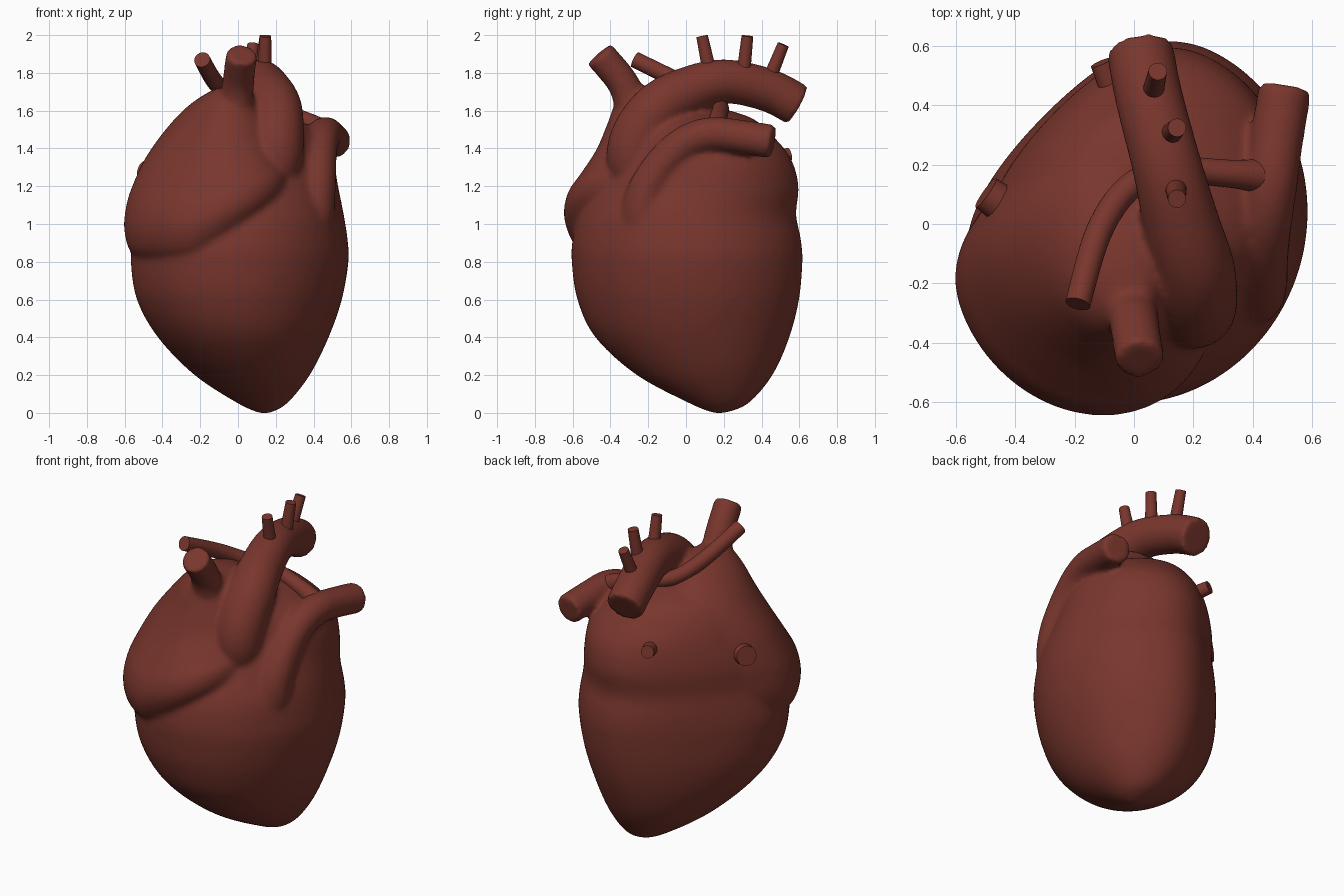
import bpy
import bmesh
from math import sin, cos, tau
from mathutils import Vector

old = bpy.data.objects.get("Cube")
if old:
    bpy.data.objects.remove(old)

red = bpy.data.materials.new("muscle_red")
red.use_nodes = True
red.diffuse_color = (0.19, 0.037, 0.026, 1)
red.node_tree.nodes["Principled BSDF"].inputs["Base Color"].default_value = red.diffuse_color


def spline(rows, steps=6):
    """Smoothly interpolate rows of numbers."""
    out = []
    for i in range(len(rows) - 1):
        a, b, c, d = (rows[min(max(i + k, 0), len(rows) - 1)] for k in (-1, 0, 1, 2))
        for s in range(steps):
            t = s / steps
            out.append([0.5 * (2 * q + (r - p) * t + (2 * p - 5 * q + 4 * r - w) * t * t
                               + (3 * q - p - 3 * r + w) * t ** 3)
                        for p, q, r, w in zip(a, b, c, d)])
    return out + [list(rows[-1])]


def loft(bm, rings):
    """Skin closed rings of points and cap both ends."""
    loops = [[bm.verts.new(p) for p in ring] for ring in rings]
    n = len(loops[0])
    for a, b in zip(loops, loops[1:]):
        for i in range(n):
            j = (i + 1) % n
            bm.faces.new((a[i], a[j], b[j], b[i]))
    bm.faces.new(loops[0][::-1])
    bm.faces.new(loops[-1])


def tube(bm, points, sides=24):
    """Round vessel through rows of x, y, z, radius."""
    rows = spline(points)
    centres = [Vector(r[:3]) for r in rows]
    side, rings = Vector((1, 0.1, 0)), []
    for i, (c, row) in enumerate(zip(centres, rows)):
        along = (centres[min(i + 1, len(rows) - 1)] - centres[max(i - 1, 0)]).normalized()
        side = (side - along * side.dot(along)).normalized()
        up = along.cross(side)
        rings.append([c + row[3] * (side * cos(tau * k / sides) + up * sin(tau * k / sides))
                      for k in range(sides)])
    loft(bm, rings)


def chamber(bm, levels, skew, flat, tilt=0.0, sides=64):
    """Muscle mass from rows of height, x range and y range."""
    rows = spline(levels)
    low, high = rows[0][0], rows[-1][0]
    corner = Vector((-0.707, 0.707, 0))
    rings = []
    for z, x0, x1, y0, y1 in rows:
        ring = []
        for k in range(sides):
            a = tau * k / sides
            p = Vector(((x0 + x1) / 2 + (x1 - x0) / 2 * cos(a - skew),
                        (y0 + y1) / 2 + (y1 - y0) / 2 * sin(a + skew), z))
            # flattened rear corner
            q = max(0, p.dot(corner) - 0.2)
            p -= corner * flat * q * q
            # rising lower edge
            p.z += tilt * max(0, p.x + 0.25) * (high - z) / (high - low)
            ring.append(p)
        rings.append(ring)
    loft(bm, rings)


def finish(bm, name, fuse=False):
    bmesh.ops.recalc_face_normals(bm, faces=bm.faces)
    mesh = bpy.data.meshes.new(name)
    bm.to_mesh(mesh)
    bm.free()
    mesh.materials.append(red)
    ob = bpy.data.objects.new(name, mesh)
    bpy.context.collection.objects.link(ob)
    bpy.ops.object.select_all(action='DESELECT')
    ob.select_set(True)
    bpy.context.view_layer.objects.active = ob
    if fuse:
        remesh = ob.modifiers.new("fuse", 'REMESH')
        remesh.mode = 'VOXEL'
        remesh.voxel_size = 0.014
        soften = ob.modifiers.new("soften", 'SMOOTH')
        soften.factor, soften.iterations = 0.5, 14
        for m in ("fuse", "soften"):
            bpy.ops.object.modifier_apply(modifier=m)
        bpy.ops.object.shade_smooth()
    else:
        bpy.ops.object.shade_smooth_by_angle()


# Heart body: ventricles, atrium and great vessels blended together
body = bmesh.new()
chamber(body, [
    (0.0, 0.11, 0.17, 0.14, 0.21), (0.05, 0.0, 0.26, 0.02, 0.33),
    (0.2, -0.23, 0.38, -0.26, 0.46), (0.4, -0.43, 0.48, -0.48, 0.56),
    (0.6, -0.55, 0.55, -0.575, 0.62), (0.8, -0.585, 0.585, -0.605, 0.64),
    (0.92, -0.57, 0.58, -0.6, 0.63), (1.05, -0.53, 0.56, -0.565, 0.6),
    (1.2, -0.5, 0.53, -0.48, 0.615), (1.35, -0.43, 0.5, -0.38, 0.565),
    (1.48, -0.36, 0.42, -0.34, 0.45), (1.56, -0.28, 0.3, -0.3, 0.35),
    (1.61, -0.15, 0.14, -0.2, 0.2)], skew=0.02, flat=0.8)
chamber(body, [
    (0.8, -0.5, 0.1, -0.5, 0.0), (0.86, -0.58, 0.18, -0.59, 0.16),
    (0.98, -0.615, 0.26, -0.645, 0.26), (1.1, -0.605, 0.28, -0.63, 0.3),
    (1.2, -0.575, 0.26, -0.57, 0.32), (1.35, -0.5, 0.22, -0.48, 0.3),
    (1.5, -0.385, 0.18, -0.42, 0.26), (1.62, -0.27, 0.12, -0.38, 0.15),
    (1.7, -0.15, 0.07, -0.34, 0.0), (1.73, -0.07, 0.03, -0.29, -0.12)],
    skew=-0.08, flat=1.0, tilt=0.45)
# aortic arch
tube(body, [
    (0.2, -0.25, 1.18, 0.1), (0.2, -0.28, 1.33, 0.14), (0.205, -0.25, 1.47, 0.145),
    (0.2, -0.15, 1.61, 0.14), (0.16, 0.0, 1.70, 0.13), (0.11, 0.2, 1.755, 0.118),
    (0.05, 0.43, 1.71, 0.115), (0.02, 0.59, 1.63, 0.114)])
# front trunk
tube(body, [
    (-0.01, -0.24, 1.42, 0.17), (-0.01, -0.28, 1.58, 0.1),
    (0.0, -0.33, 1.74, 0.085), (0.02, -0.46, 1.9, 0.084)])
# left artery, its root sunk in the muscle
tube(body, [
    (0.33, -0.23, 0.88, 0.1), (0.38, -0.225, 1.02, 0.125), (0.41, -0.205, 1.17, 0.108),
    (0.425, -0.12, 1.32, 0.096), (0.44, 0.0, 1.43, 0.093), (0.46, 0.13, 1.475, 0.092),
    (0.48, 0.27, 1.465, 0.09), (0.51, 0.46, 1.435, 0.091)])
finish(body, "heart_body", fuse=True)

# Small vessels
small = {
    "arch_branch_front": [(0.14, 0.13, 1.78, 0.038), (0.145, 0.085, 1.995, 0.031)],
    "arch_branch_middle": [(0.12, 0.3, 1.76, 0.038), (0.145, 0.325, 1.995, 0.031)],
    "arch_branch_rear": [(0.06, 0.43, 1.74, 0.038), (0.08, 0.515, 1.95, 0.031)],
    "crossing_vein": [
        (0.44, 0.16, 1.5, 0.06), (0.32, 0.17, 1.56, 0.047), (0.12, 0.18, 1.62, 0.045),
        (-0.02, 0.12, 1.66, 0.045), (-0.12, -0.03, 1.75, 0.045), (-0.19, -0.27, 1.87, 0.043)],
    "rear_stub": [(-0.04, 0.38, 1.33, 0.05), (-0.11, 0.545, 1.365, 0.038)],
    "side_stub": [(-0.38, 0.02, 1.25, 0.07), (-0.5, 0.105, 1.275, 0.06)],
}
for name, points in small.items():
    vessel = bmesh.new()
    tube(vessel, points)
    finish(vessel, name)
